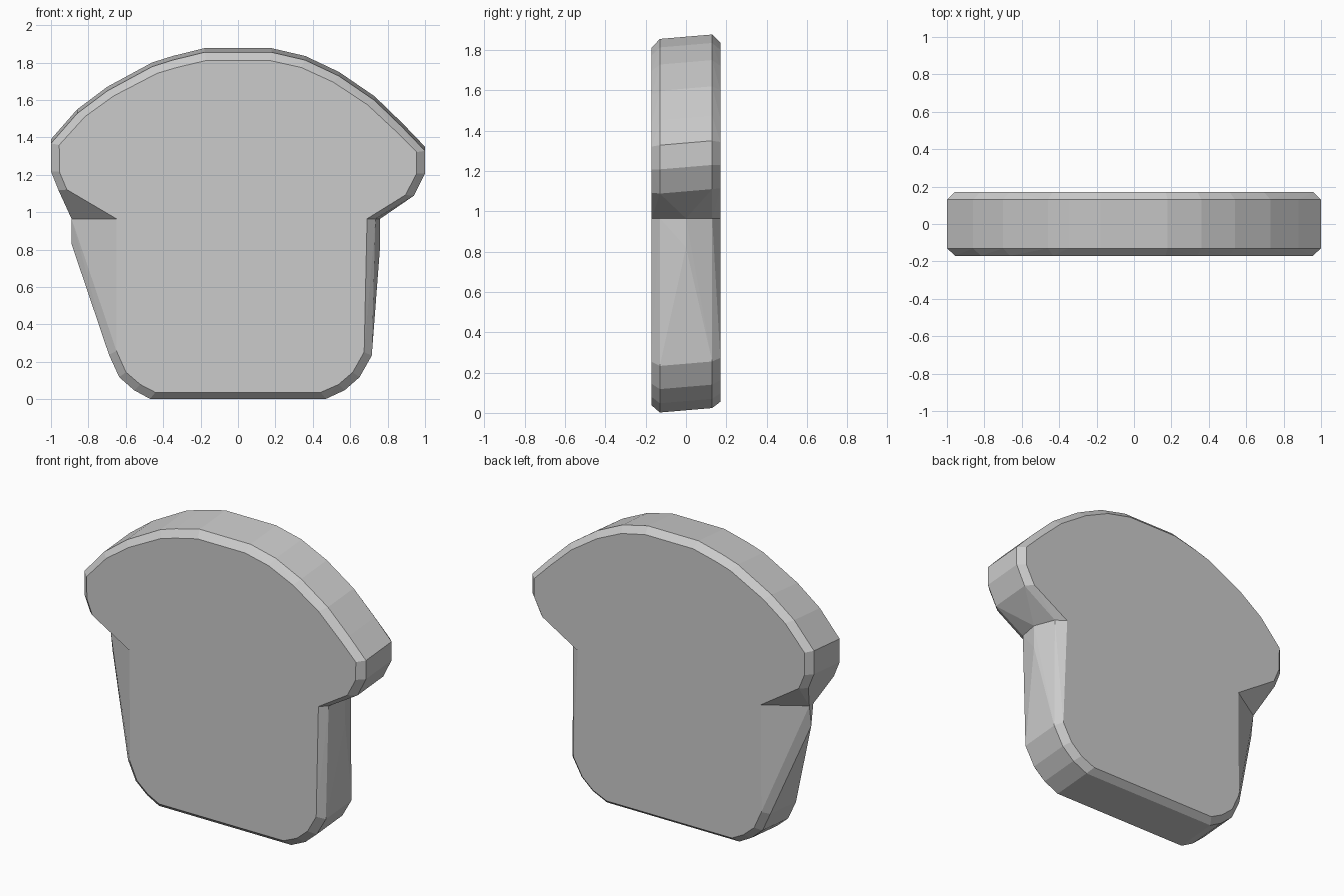
import bpy
import bmesh
from mathutils import Vector

cube = bpy.data.objects.get("Cube")
if cube:
    bpy.data.objects.remove(cube, do_unlink=True)

# Plain grey for the whole slice
grey = bpy.data.materials.new("plain_grey")
grey.use_nodes = True
colour = (0.6, 0.6, 0.6, 1)
grey.diffuse_color = colour
grey.node_tree.nodes["Principled BSDF"].inputs["Base Color"].default_value = colour

SEAM = 0.965
# Waist cross-section (x, y) shared by crust and body
WAIST = [(-.65, -.17), (-.72, -.125), (-.89, -.02), (-.89, .02), (-.71, .13), (-.65, .17),
         (.69, -.17), (.735, -.13), (.76, 0), (.71, .13), (.65, .17)]
# Slice depth, edge inset and upward shift of each outline ring
RINGS = [(-.17, .045, -.022), (-.13, 0, -.022), (.13, 0, 0), (.17, .04, 0)]


def rounded_slab(name, outline, centre_z, extra):
    """Convex block whose outline repeats through the depth with chamfered rims."""
    bm = bmesh.new()
    centre = Vector((0, centre_z))
    for y, inset, shift in RINGS:
        for point in outline:
            p = Vector(point)
            p -= (p - centre).normalized() * inset
            bm.verts.new((p.x, y, p.y + shift))
    for co in extra:
        bm.verts.new(co)
    hull = bmesh.ops.convex_hull(bm, input=bm.verts)
    loose = {v for v in hull["geom_interior"] + hull["geom_unused"]
             if isinstance(v, bmesh.types.BMVert)}
    bmesh.ops.delete(bm, geom=list(loose), context='VERTS')
    bmesh.ops.dissolve_limit(bm, angle_limit=0.02, verts=bm.verts, edges=bm.edges)
    bmesh.ops.recalc_face_normals(bm, faces=bm.faces)
    mesh = bpy.data.meshes.new(name)
    bm.to_mesh(mesh)
    bm.free()
    mesh.materials.append(grey)
    obj = bpy.data.objects.new(name, mesh)
    bpy.context.collection.objects.link(obj)
    return obj


waist = [(x, y, SEAM) for x, y in WAIST]

# Domed upper crust
dome = [(-.96, 1.14), (-1, 1.24), (-1, 1.39), (-.86, 1.55), (-.7, 1.67), (-.46, 1.8),
        (-.35, 1.835), (-.18, 1.877), (.18, 1.877), (.36, 1.835), (.54, 1.75),
        (.73, 1.62), (.88, 1.475), (1, 1.35), (1, 1.23), (.94, 1.11)]
rounded_slab("upper_crust", dome, 1.2, waist)

# Lower body with rounded bottom corners and a bulge on its right side
base = [(-.69, .26), (-.635, .14), (-.555, .07), (-.47, .024),
        (.47, .024), (.57, .07), (.65, .14), (.715, .255)]
bulge = [(-.89, 0, .83), (.76, 0, .82)]
rounded_slab("lower_body", base, .6, waist + bulge)
